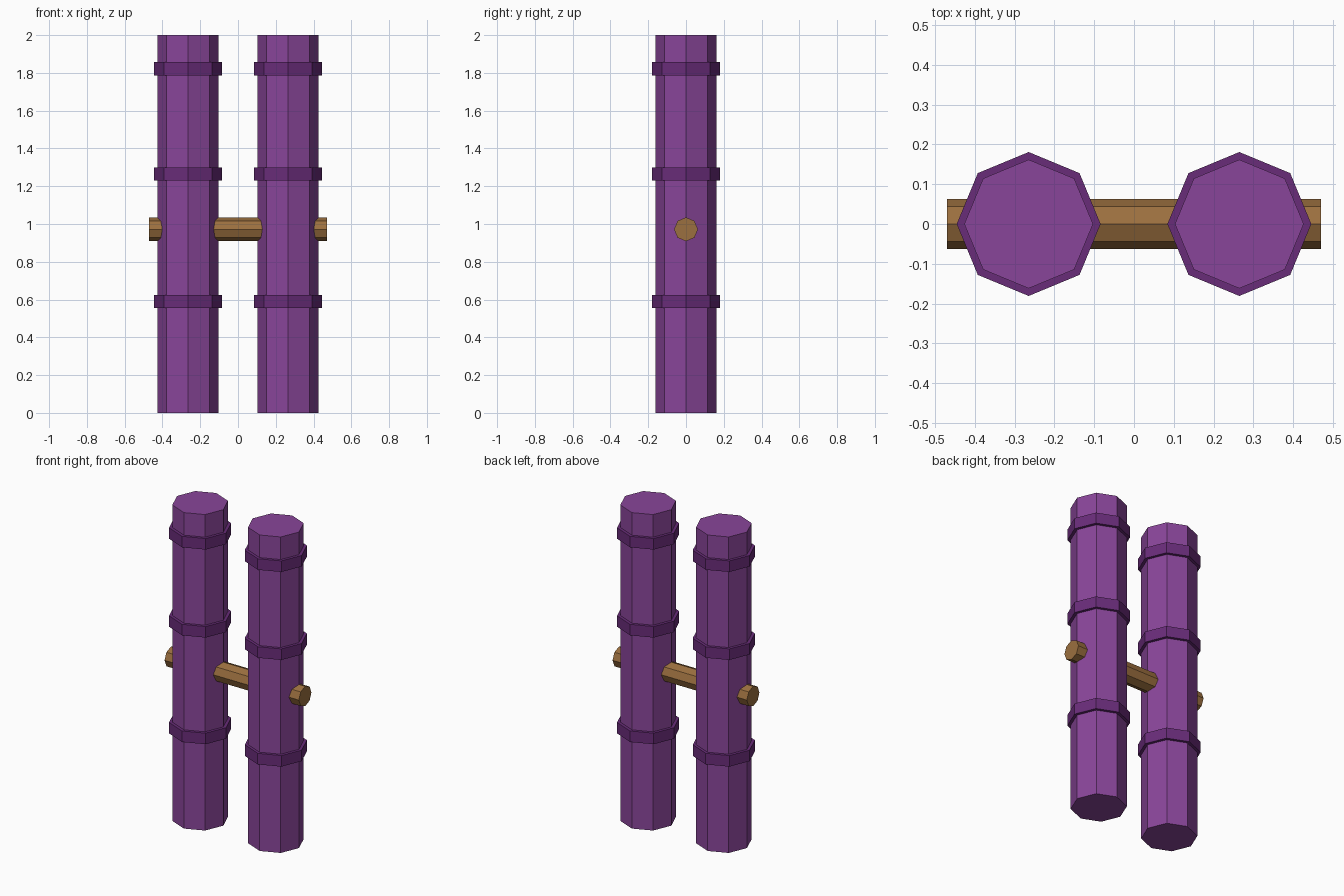
import bpy
from math import pi

if "Cube" in bpy.data.objects:
    bpy.data.objects.remove(bpy.data.objects["Cube"])


def material(name, rgb):
    mat = bpy.data.materials.new(name)
    mat.diffuse_color = (*rgb, 1)
    mat.use_nodes = True
    mat.node_tree.nodes["Principled BSDF"].inputs["Base Color"].default_value = mat.diffuse_color
    return mat


def octagon_bar(name, radius, length, location, mat, rotation=(0, 0, 0)):
    bpy.ops.mesh.primitive_cylinder_add(
        vertices=8, radius=radius, depth=length, location=location, rotation=rotation)
    obj = bpy.context.object
    obj.name = name
    obj.data.materials.append(mat)
    return obj


purple = material("purple", (0.25, 0.06, 0.32))
dark_purple = material("dark_purple", (0.14, 0.025, 0.19))
wood = material("wood", (0.33, 0.16, 0.05))

# Two upright poles, each with three raised bands
for side, x in (("left", -0.265), ("right", 0.265)):
    octagon_bar(f"{side}_pole", 0.162, 2.0, (x, 0, 1.0), purple)
    for level, z in (("lower", 0.59), ("middle", 1.265), ("upper", 1.822)):
        octagon_bar(f"{side}_{level}_band", 0.181, 0.07, (x, 0, z), dark_purple)

# Wooden crossbar running through both poles
octagon_bar("crossbar", 0.063, 0.94, (0, 0, 0.972), wood, (0, pi / 2, 0))
